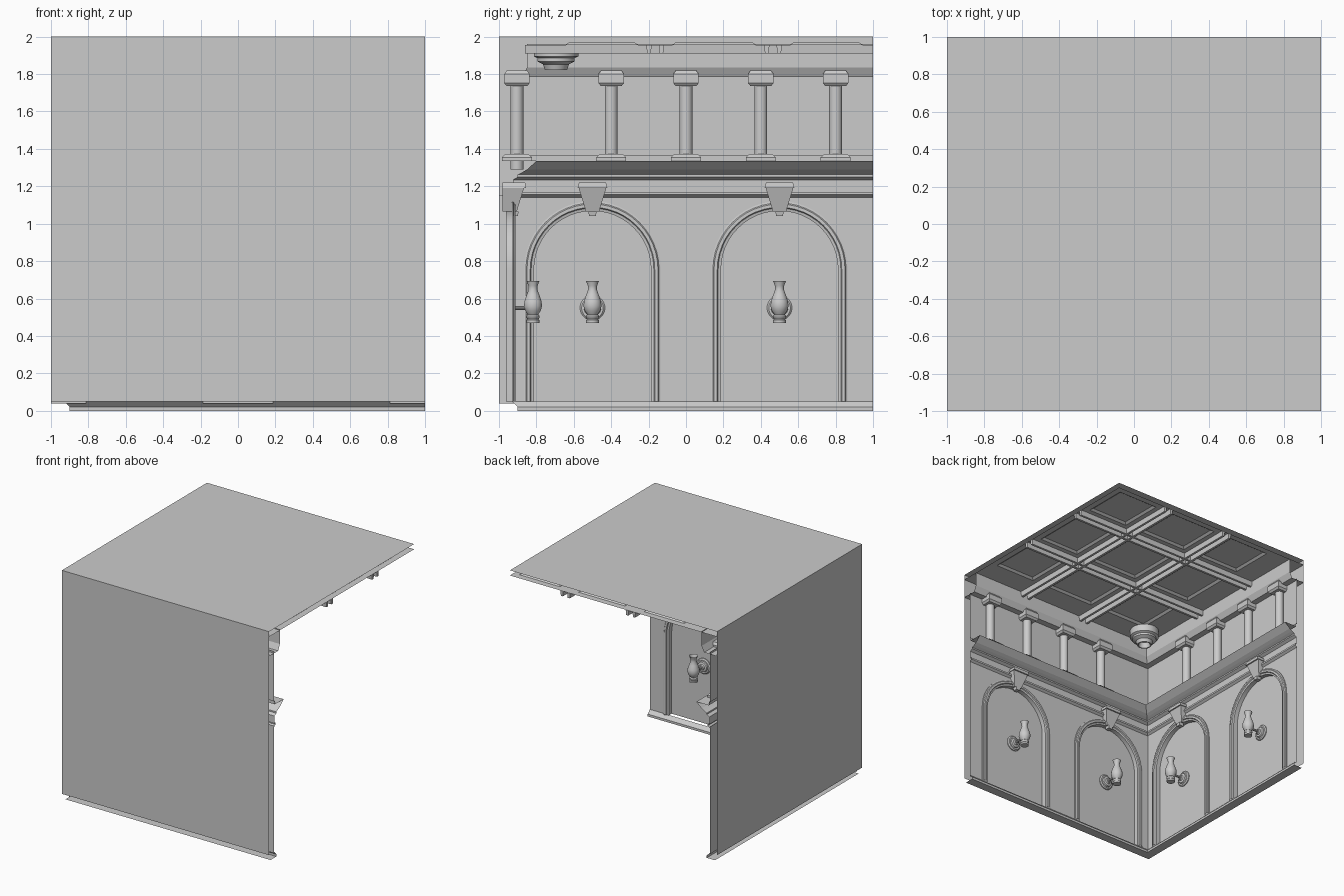
import bpy, bmesh
from math import sin, cos, pi, sqrt

if "Cube" in bpy.data.objects:
    bpy.data.objects.remove(bpy.data.objects["Cube"])


def make(name, verts, faces, smooth=False):
    me = bpy.data.meshes.new(name)
    me.from_pydata(verts, [], faces)
    bm = bmesh.new()
    bm.from_mesh(me)
    bmesh.ops.remove_doubles(bm, verts=bm.verts, dist=1e-5)
    bmesh.ops.recalc_face_normals(bm, faces=bm.faces)
    bm.to_mesh(me)
    bm.free()
    ob = bpy.data.objects.new(name, me)
    bpy.context.collection.objects.link(ob)
    if smooth:
        bpy.ops.object.select_all(action='DESELECT')
        ob.select_set(True)
        bpy.context.view_layer.objects.active = ob
        bpy.ops.object.shade_smooth_by_angle()
    return ob


def on_walls(name, part, places, smooth=False):
    """Repeat a part (u along wall, d depth from outside, z) on both walls."""
    verts, faces = part
    for u0 in places:
        make(name + "_left", [(-1 + d, u + u0, z) for u, d, z in verts], faces, smooth)
        make(name + "_front", [(u + u0, -1 + d, z) for u, d, z in verts], faces, smooth)


def skin(rows, closed=False):
    """Quads between equally long rows of points."""
    n = len(rows[0])
    verts = [p for r in rows for p in r]
    faces = []
    for i in range(len(rows) - (0 if closed else 1)):
        j = (i + 1) % len(rows)
        for k in range(n - 1):
            faces.append((i * n + k, j * n + k, j * n + k + 1, i * n + k + 1))
    return verts, faces


def lathe(profile, n, d0=0.0, z0=0.0, along_depth=False):
    """Turn (radius, height) about z, or about the depth axis."""
    rows = []
    for i in range(n):
        a = 2 * pi * (i + .5) / n
        if along_depth:
            rows.append([(r * cos(a), h, z0 + r * sin(a)) for r, h in profile])
        else:
            rows.append([(r * cos(a), d0 + r * sin(a), h) for r, h in profile])
    return skin(rows, True)


def block(w0, w1, back, f0, f1, z0, z1):
    """Tapered block: half width and front depth at bottom and top."""
    v = [(s * w, d, z) for w, f, z in ((w0, f0, z0), (w1, f1, z1))
         for s, d in ((-1, back), (1, back), (1, f), (-1, f))]
    return v, [(0, 1, 2, 3), (4, 5, 6, 7)] + [(i, (i + 1) % 4, (i + 1) % 4 + 4, i + 4) for i in range(4)]


def corner_moulding(name, profile):
    """Sweep a (depth, z) profile along both walls with a mitred corner."""
    rows = [[(-1 + d, 1, z) for d, z in profile],
            [(-1 + d, -1 + d, z) for d, z in profile],
            [(1, -1 + d, z) for d, z in profile]]
    make(name, *skin(rows))


# outer shell: two walls and roof, open at right, back and below
B = .05
make("outer_shell",
     [(-1, 1, B), (-1, -1, B), (1, -1, B), (-1, 1, 2), (-1, -1, 2), (1, -1, 2), (1, 1, 2)],
     [(0, 3, 4, 1), (1, 4, 5, 2), (3, 6, 5, 4)])

# mouldings running round the corner
corner_moulding("skirting", [(.02, 0), (.1, 0), (.1, .02), (.085, .035), (.07, .05)])
corner_moulding("cornice_and_upper_wall", [
    (.07, 1.14), (.09, 1.155), (.09, 1.17), (.075, 1.17), (.075, 1.235), (.1, 1.25), (.1, 1.262),
    (.125, 1.275), (.15, 1.29), (.2, 1.335), (.08, 1.335), (.08, 1.365), (.07, 1.365), (.07, 1.8)])
corner_moulding("ceiling_beam", [(0, 1.785), (.125, 1.785), (.15, 1.835), (.15, 1.96)])

# lower wall bays with arched openings
R, SPRING, WALL, NICHE, BAYS = .313, .755, .07, .037, (-.5, .5)
arc = [pi * (1 - i / 24) for i in range(25)]
under = [(-.5, .04), (-R, .04)] + [(R * cos(a), SPRING + R * sin(a)) for a in arc] + [(R, .04), (.5, .04)]
wall = skin([[(u, WALL, z), (u, WALL, 1.15)] for u, z in under])
wall = (wall[0], [f for f in wall[1] if abs(wall[0][f[0]][0] - wall[0][f[1]][0]) > 1e-4])
on_walls("arched_wall", wall, BAYS)

# niche backs and arch frames
on_walls("niche_back", ([(-.36, NICHE, .05), (.36, NICHE, .05), (.36, NICHE, 1.1), (-.36, NICHE, 1.1)],
                        [(0, 1, 2, 3)]), BAYS)
frame = [(.366, WALL), (.366, .078), (.356, .08), (.35, .088), (.333, .088), (.328, .08),
         (R, .076), (R, NICHE)]
rows = [[(-r, d, B) for r, d in frame]]
rows += [[(r * cos(a), d, SPRING + r * sin(a)) for r, d in frame] for a in arc]
rows += [[(r, d, B) for r, d in frame]]
on_walls("arch_frame", skin(rows), BAYS, True)

# keystones
on_walls("keystone", block(.035, .075, .02, .095, .135, 1.065, 1.195), BAYS)
on_walls("keystone_cap", block(.08, .072, .02, .145, .14, 1.19, 1.22), BAYS)
on_walls("keystone_drop", block(.018, .022, .06, .1, .105, 1.04, 1.065), BAYS)

# wall lamps: round plate, arm, base and glass chimney
on_walls("lamp_plate", lathe([(.067, NICHE), (.067, .045), (.058, .053), (.046, .053), (.042, .064),
                              (.025, .068), (.02, .08), (0, .08)], 24, z0=.55, along_depth=True), BAYS, True)
on_walls("lamp_arm", lathe([(.01, .06), (.01, .182)], 10, z0=.55, along_depth=True), BAYS, True)
on_walls("lamp_base", lathe([(0, .47), (.034, .47), (.034, .485), (.03, .49), (.036, .5), (.036, .507),
                             (.027, .515), (0, .515)], 20, d0=.182), BAYS, True)
on_walls("lamp_glass", lathe([(.027, .513), (.042, .535), (.049, .56), (.046, .585), (.034, .62),
                              (.023, .65), (.025, .668), (.035, .695)], 20, d0=.182), BAYS, True)

# gallery columns
COLS, CD, Q = (-.4, 0, .4, .8), .096, sqrt(2)
on_walls("column_shaft", lathe([(.035, 1.29), (.035, 1.76)], 16, CD), COLS, True)
on_walls("column_base", lathe([(r * Q, z) for r, z in (
    (0, 1.335), (.08, 1.335), (.08, 1.355), (.06, 1.374), (0, 1.374))], 4, CD), COLS)
on_walls("column_capital", lathe([(r * Q, z) for r, z in (
    (0, 1.735), (.055, 1.735), (.068, 1.752), (.068, 1.8), (.054, 1.82), (0, 1.82))], 4, CD), COLS)

# ceiling sheet with nine stepped coffers
lines = [-1, -.67, -.23, -.10, .40, .53, .97, 1]
bm = bmesh.new()
grid = [[bm.verts.new((x, y, 1.955)) for y in lines] for x in lines]
coffers = []
for i in range(7):
    for j in range(7):
        f = bm.faces.new((grid[i][j], grid[i][j + 1], grid[i + 1][j + 1], grid[i + 1][j]))
        if i % 2 and j % 2:
            coffers.append(f)
for width, depth in ((.03, -.012), (.035, 0), (.03, -.015)):
    bmesh.ops.inset_individual(bm, faces=coffers, thickness=width, depth=depth)
me = bpy.data.meshes.new("coffered_ceiling")
bm.to_mesh(me)
bm.free()
bpy.context.collection.objects.link(bpy.data.objects.new("coffered_ceiling", me))

# paired ceiling ribs in both directions
for c in (-.165, .465):
    for s in (-.033, .033):
        v = [(u, d, z) for d in (-.86, 1) for u, z in
             ((c + s - .014, 1.955), (c + s - .01, 1.91), (c + s + .01, 1.91), (c + s + .014, 1.955))]
        f = [(0, 1, 5, 4), (1, 2, 6, 5), (2, 3, 7, 6), (0, 1, 2, 3), (4, 5, 6, 7)]
        make("ceiling_rib_lengthwise", v, f)
        make("ceiling_rib_crosswise", [(b, a, z) for a, b, z in v], f)

# ceiling lamp in the corner
v, f = lathe([(.12, 1.955), (.12, 1.895), (.1, 1.885), (.1, 1.868), (.07, 1.852), (.06, 1.822),
              (.05, 1.822), (.04, 1.87), (0, 1.87)], 24)
make("corner_ceiling_lamp", [(x - .695, y - .695, z) for x, y, z in v], f, True)
